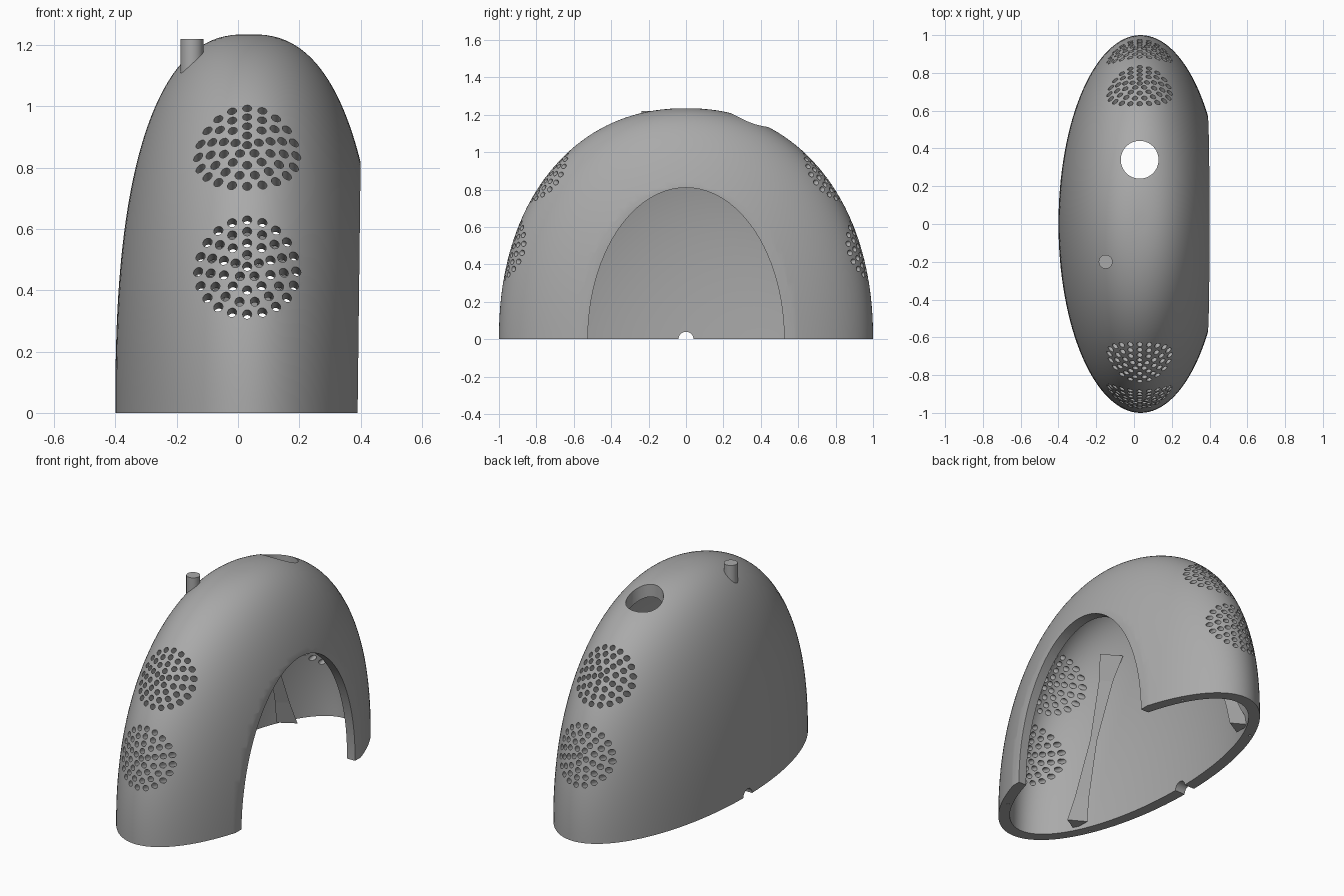
import bpy, bmesh
from math import sin, cos, pi, radians
from mathutils import Matrix, Vector

if "Cube" in bpy.data.objects:
    bpy.data.objects.remove(bpy.data.objects["Cube"])

grey = bpy.data.materials.new("plain grey")
grey.use_nodes = True
grey.diffuse_color = (0.4, 0.4, 0.4, 1)
grey.node_tree.nodes["Principled BSDF"].inputs["Base Color"].default_value = (0.4, 0.4, 0.4, 1)

CX = 0.035  # the dome is slightly off centre


def make(name, bm):
    bmesh.ops.recalc_face_normals(bm, faces=bm.faces)
    mesh = bpy.data.meshes.new(name)
    bm.to_mesh(mesh)
    bm.free()
    mesh.materials.append(grey)
    ob = bpy.data.objects.new(name, mesh)
    bpy.context.collection.objects.link(ob)
    return ob


def loft(bm, rings):
    """Skin closed rings of points and cap both ends."""
    rows = [[bm.verts.new(p) for p in ring] for ring in rings]
    n = len(rows[0])
    for lo, hi in zip(rows, rows[1:]):
        for i in range(n):
            j = (i + 1) % n
            bm.faces.new((lo[i], lo[j], hi[j], hi[i]))
    bm.faces.new(rows[0][::-1])
    bm.faces.new(rows[-1])


def dome(name, a, b, h, base=0.0, levels=44, segs=128):
    """Tall oval dome, fuller in x than in y."""
    rings = [[(CX + a * cos(2 * pi * i / segs), b * sin(2 * pi * i / segs), base)
              for i in range(segs)]] if base else []
    for k in range(levels):
        t = sin(pi / 2 * k / levels)
        rx = a * (1 - t ** 2.5) ** (1 / 2.5)
        ry = b * (1 - t ** 2.17) ** (1 / 2.17)
        rings.append([(CX + rx * cos(2 * pi * i / segs), ry * sin(2 * pi * i / segs), h * t)
                      for i in range(segs)])
    bm = bmesh.new()
    loft(bm, rings)
    return make(name, bm)


def rod(bm, centre, axis, radius, length, segs=16, squash=1.0):
    turn = Vector(axis).to_track_quat('Z', 'Y').to_matrix().to_4x4()
    bmesh.ops.create_cone(bm, cap_ends=True, segments=segs, radius1=radius, radius2=radius,
                          depth=length, matrix=Matrix.Translation(centre) @ turn)


def cut(target, cutter):
    cutter.hide_render = True
    mod = target.modifiers.new("cut", 'BOOLEAN')
    mod.operation, mod.solver, mod.object = 'DIFFERENCE', 'EXACT', cutter
    bpy.context.view_layer.objects.active = target
    bpy.ops.object.modifier_apply(modifier=mod.name)
    bpy.data.objects.remove(cutter)


# Outer shell, trimmed flat on the open side
shell = dome("shell", 0.435, 1.0, 1.235)
bm = bmesh.new()
bmesh.ops.create_cube(bm, size=4, matrix=Matrix.Translation((0.39, 0, 0))
                      @ Matrix.Rotation(0.012, 4, 'Y') @ Matrix.Translation((2, 0, 0)))
cut(shell, make("side_trim", bm))

# Hollow inside
cut(shell, dome("hollow", 0.368, 0.93, 1.165, base=-0.1))

# Arched doorway through the flat side
bm = bmesh.new()
loft(bm, [[(x, 0.525 * cos(2 * pi * i / 96), 0.81 * sin(2 * pi * i / 96)) for i in range(96)]
          for x in (0.1, 0.6)])
cut(shell, make("doorway", bm))

# Round hole in the roof, cable notch at the base, pin holes in the rim
bm = bmesh.new()
rod(bm, (0.03, 0.34, 1.2), (0, 0, 1), 0.1, 0.8, 64)
rod(bm, (-0.4, 0, 0), (1, 0, 0), 0.04, 0.4, 32)
for side in (-1, 1):
    for x, y in ((-0.26, 0.69), (0.28, 0.75)):
        rod(bm, (x, side * y, 0), (0, 0, 1), 0.008, 0.08, 12)
cut(shell, make("openings", bm))

# Four round grilles of holes in concentric rings
for side in (-1, 1):
    for y, z, tilt in ((0.74, 0.87, 35), (0.93, 0.475, 14)):
        axis = Vector((0, side * cos(radians(tilt)), sin(radians(tilt))))
        across, up = Vector((1, 0, 0)), axis.cross(Vector((1, 0, 0)))
        middle = Vector((0.03, side * y, z)) - axis * 0.08
        bm = bmesh.new()
        rod(bm, middle, axis, 0.015, 0.32)
        for ring in range(1, 5):
            for i in range(5 * ring):
                ang = 2 * pi * i / (5 * ring) + pi / 2
                offset = (across * cos(ang) + up * sin(ang)) * 0.04 * ring
                rod(bm, middle + offset, axis, 0.015, 0.32)
        cut(shell, make("grille_holes", bm))

# Peg on the roof
bm = bmesh.new()
rod(bm, (-0.15, -0.2, 1.14), (0, 0, 1), 0.037, 0.16, 32)
peg = make("roof_peg", bm)

# Waisted three-sided struts leaning on the inner wall
for side, name in ((-1, "front_strut"), (1, "back_strut")):
    foot, head = Vector((-0.17, side * 0.7, 0.02)), Vector((-0.14, side * 0.37, 0.92))
    rings = []
    for t, r in ((0, 0.065), (0.15, 0.045), (0.5, 0.022), (0.85, 0.045), (1, 0.075)):
        c = foot.lerp(head, t)
        rings.append([(c.x + r * cos(2 * pi * i / 3), c.y + r * sin(2 * pi * i / 3), c.z)
                      for i in range(3)])
    bm = bmesh.new()
    loft(bm, rings)
    make(name, bm)

# Smooth the curved parts, keep the cut edges crisp
for ob in (shell, peg):
    bpy.ops.object.select_all(action='DESELECT')
    ob.select_set(True)
    bpy.context.view_layer.objects.active = ob
    bpy.ops.object.shade_smooth_by_angle(angle=radians(30))
